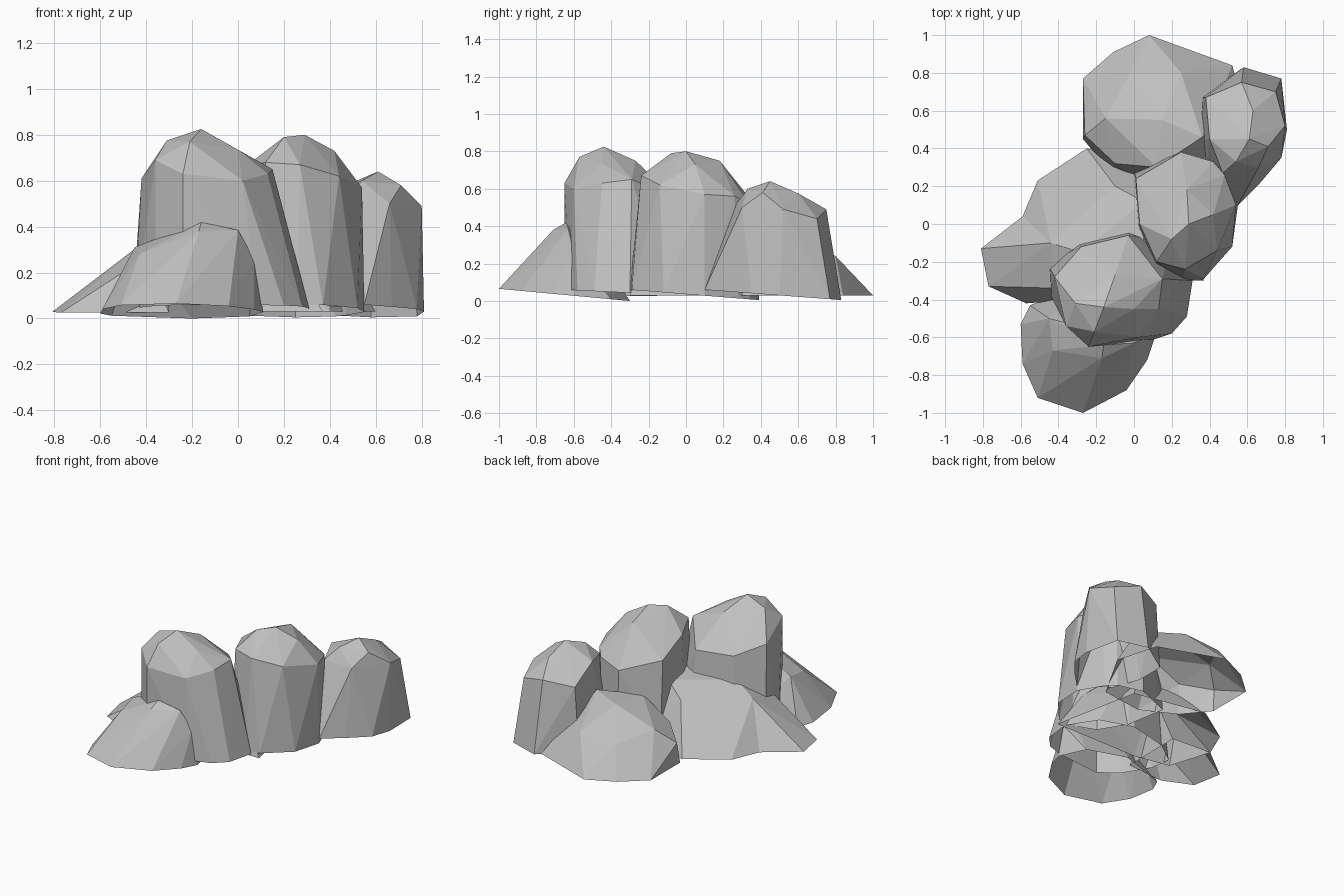
import bpy
import bmesh

cube = bpy.data.objects.get("Cube")
if cube:
    bpy.data.objects.remove(cube, do_unlink=True)

# One plain stone colour for every boulder
stone = bpy.data.materials.new("grey stone")
stone.use_nodes = True
stone_colour = (0.53, 0.53, 0.53, 1)
stone.diffuse_color = stone_colour
stone.node_tree.nodes["Principled BSDF"].inputs["Base Color"].default_value = stone_colour


def base_ring(footprint, front_height, back_height):
    """Raise a footprint on to a sloping plane running from front to back."""
    front = min(y for x, y in footprint)
    back = max(y for x, y in footprint)
    ring = []
    for x, y in footprint:
        blend = (y - front) / (back - front)
        height = front_height + (back_height - front_height) * blend
        ring.append((x, y, height))
    return ring


def boulder(name, footprint, crown, front_height=.06, back_height=.005):
    """Wrap a faceted shell around a footprint and crown, open underneath."""
    bm = bmesh.new()
    for point in base_ring(footprint, front_height, back_height) + crown:
        bm.verts.new(point)
    bmesh.ops.convex_hull(bm, input=bm.verts[:])

    # Remove points inside the shell and the faces resting on the ground
    loose = [vert for vert in bm.verts if not vert.link_faces]
    bmesh.ops.delete(bm, geom=loose, context='VERTS')
    bmesh.ops.recalc_face_normals(bm, faces=bm.faces[:])
    bm.normal_update()
    underside = [face for face in bm.faces if face.normal.z < -.8]
    bmesh.ops.delete(bm, geom=underside, context='FACES')

    mesh = bpy.data.meshes.new(name)
    bm.to_mesh(mesh)
    bm.free()
    mesh.materials.append(stone)
    rock = bpy.data.objects.new(name, mesh)
    bpy.context.collection.objects.link(rock)
    return rock


# Tall boulder towards the front
boulder(
    name="tall_front_boulder",
    footprint=[(-.46, -.21), (-.3, -.09), (-.02, -.02), (.2, -.1), (.31, -.3),
               (.28, -.49), (.2, -.58), (.08, -.62), (-.24, -.65),
               (-.36, -.54), (-.45, -.36)],
    crown=[(-.16, -.44, .825), (-.24, -.65, .63), (-.21, -.57, .77),
           (-.36, -.54, .69), (-.31, -.42, .775), (-.42, -.28, .61),
           (-.1, -.27, .75), (0, -.45, .735), (-.28, -.12, .55),
           (-.03, -.06, .55), (.15, -.29, .65), (.13, -.45, .63), (.02, -.6, .6)],
    front_height=.06,
    back_height=.03,
)

# Tall boulder in the middle of the row
boulder(
    name="tall_middle_boulder",
    footprint=[(.25, .39), (.42, .34), (.47, .28), (.55, .1), (.52, -.12),
               (.37, -.29), (.26, -.3), (.11, -.23), (.02, -.03), (0, .28)],
    crown=[(.29, 0, .8), (.2, -.08, .79), (.28, .18, .75), (.42, .05, .73),
           (.12, -.2, .68), (.03, 0, .66), (.01, .24, .58), (.25, .38, .5),
           (.26, .29, .61), (.42, .33, .53), (.48, .26, .56), (.54, .1, .57),
           (.44, -.14, .62), (.27, -.24, .67)],
)

# Smaller upright boulder at the side
boulder(
    name="side_boulder",
    footprint=[(.58, .83), (.78, .77), (.81, .5), (.78, .35), (.67, .22),
               (.55, .1), (.38, .25), (.33, .45), (.35, .67)],
    crown=[(.61, .45, .64), (.54, .33, .6), (.47, .27, .52), (.63, .6, .575),
           (.57, .75, .49), (.75, .7, .44), (.8, .52, .49), (.71, .41, .58),
           (.4, .45, .55), (.38, .67, .46), (.66, .3, .5)],
)

# Low broad boulder at the back, rising into its neighbours
boulder(
    name="low_back_boulder",
    footprint=[(.08, 1), (.52, .84), (.6, .55), (.4, .2), (.1, .16), (-.13, .28),
               (-.27, .45), (-.27, .77), (-.11, .91)],
    crown=[(.15, .55, .36), (.36, .46, .37), (.12, .3, .34), (-.15, .56, .27),
           (-.02, .8, .22), (.25, .8, .24), (-.1, .32, .22), (-.26, .47, .17)],
    front_height=.03,
    back_height=.03,
)

# Low sloping boulder rising towards the tall ones
boulder(
    name="low_left_boulder",
    footprint=[(-.25, .4), (-.51, .23), (-.59, .04), (-.5, -.25), (-.25, -.3),
               (.37, -.3), (.25, .3)],
    crown=[(-.44, -.1, .31), (-.28, -.15, .38), (.05, -.1, .41),
           (.05, .12, .39), (-.1, .2, .32), (.22, -.23, .27)],
    front_height=.03,
    back_height=.03,
)

# Pointed spur running out of its side
boulder(
    name="pointed_spur",
    footprint=[(-.81, -.13), (-.77, -.33), (-.57, -.42), (-.3, -.4),
               (-.3, .02), (-.59, .04)],
    crown=[(-.44, -.1, .31), (-.41, -.34, .26), (-.3, -.14, .37)],
    front_height=.025,
    back_height=.03,
)

# Low rounded boulder at the very front
boulder(
    name="low_front_boulder",
    footprint=[(-.55, -.43), (-.6, -.53), (-.59, -.74), (-.51, -.92), (-.27, -1),
               (-.04, -.88), (.07, -.72), (.11, -.6), (.05, -.4), (-.2, -.3)],
    crown=[(-.45, -.5, .31), (-.43, -.67, .28), (-.16, -.64, .42),
           (-.17, -.71, .38), (0, -.63, .385), (.07, -.6, .26), (-.25, -.55, .39)],
    front_height=.065,
    back_height=0,
)
